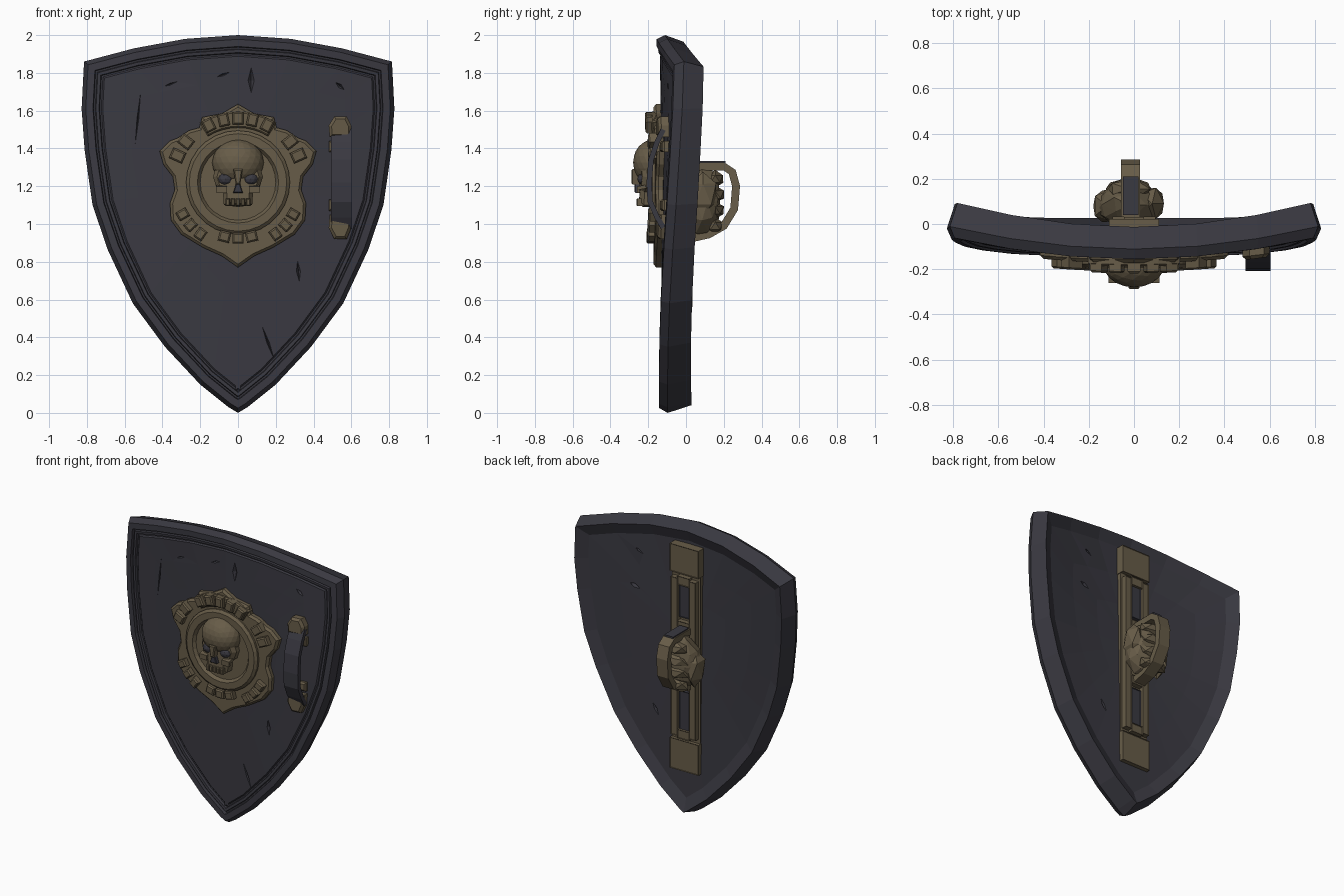
import bpy, bmesh, math, random
from mathutils import Vector, Matrix

if "Cube" in bpy.data.objects:
    bpy.data.objects.remove(bpy.data.objects["Cube"])

random.seed(4)


def material(name, rgb):
    m = bpy.data.materials.new(name)
    m.diffuse_color = (*rgb, 1)
    m.use_nodes = True
    m.node_tree.nodes["Principled BSDF"].inputs["Base Color"].default_value = m.diffuse_color
    return m


SLATE = material("dark slate metal", (0.042, 0.041, 0.053))
BRONZE = material("aged bronze", (0.137, 0.108, 0.065))


def finish(name, bm, mat):
    bmesh.ops.recalc_face_normals(bm, faces=bm.faces)
    me = bpy.data.meshes.new(name)
    bm.to_mesh(me)
    bm.free()
    me.materials.append(mat)
    ob = bpy.data.objects.new(name, me)
    bpy.context.collection.objects.link(ob)
    return ob


def loft(name, rings, mat):
    """Skin a list of equal-length point rings and cap both ends."""
    bm = bmesh.new()
    vs = [[bm.verts.new(p) for p in r] for r in rings]
    n = len(vs[0])
    for a, b in zip(vs, vs[1:]):
        for i in range(n):
            j = (i + 1) % n
            bm.faces.new((a[i], a[j], b[j], b[i]))
    bm.faces.new(vs[0])
    bm.faces.new(vs[-1])
    return finish(name, bm, mat)


def offset(pts, d):
    """Mitred inward offset of a closed 2D outline."""
    n = len(pts)
    area = sum(pts[i - 1][0] * pts[i][1] - pts[i][0] * pts[i - 1][1] for i in range(n))
    s = 1 if area > 0 else -1
    out = []
    for i in range(n):
        p = Vector(pts[i])
        e1 = (p - Vector(pts[i - 1])).normalized()
        e2 = (Vector(pts[(i + 1) % n]) - p).normalized()
        n1, n2 = Vector((-e1.y, e1.x)) * s, Vector((-e2.y, e2.x)) * s
        out.append(tuple(p + (n1 + n2) * d / (1 + n1.dot(n2))))
    return out


def prism(name, pts, y0, y1, mat, bevel=0.008, bend=0.11):
    """Outline in x,z extruded from y0 forward to y1, bevelled and bent to the shield."""
    ring = lambda q, y: [(x, y + bend * x * x, z) for x, z in q]
    return loft(name, [ring(pts, y0), ring(pts, y1 + bevel), ring(offset(pts, bevel), y1)], mat)


def strip(name, path, cx, hw, t, mat):
    """Flat band following a (y, z) path."""
    rings = []
    for i, p in enumerate(path):
        d = (Vector(path[min(i + 1, len(path) - 1)]) - Vector(path[max(i - 1, 0)])).normalized()
        nx, nz = -d.y * t / 2, d.x * t / 2
        rings.append([(cx - hw, p[0] + nx, p[1] + nz), (cx + hw, p[0] + nx, p[1] + nz),
                      (cx + hw, p[0] - nx, p[1] - nz), (cx - hw, p[0] - nx, p[1] - nz)])
    return loft(name, rings, mat)


def lump(name, c, r, mat, sub=2, jitter=0.0):
    bm = bmesh.new()
    bmesh.ops.create_icosphere(bm, subdivisions=sub, radius=1)
    for v in bm.verts:
        v.co *= 1 + random.uniform(-jitter, jitter)
        v.co = Vector([c[k] + v.co[k] * r[k] for k in range(3)])
    return finish(name, bm, mat)


def rect(x0, x1, z0, z1):
    return [(x0, z0), (x1, z0), (x1, z1), (x0, z1)]


def mirrored(half):
    """Half outline running from top centre to bottom centre, both on x = 0."""
    return half + [(-x, z) for x, z in half[-2:0:-1]]


# Shield body: curved slab with stepped border and dished back
outline = mirrored([(0, 2.0), (.28, 1.98), (.55, 1.93), (.815, 1.86), (.828, 1.61), (.812, 1.39),
                    (.77, 1.10), (.69, .865), (.557, .58), (.387, .35), (.20, .15), (.05, .03), (0, 0)])


def front(x, z):
    return -.142 - .007 * z + .10 * (x / .82) ** 2 * z / 1.86


def back(x, z):
    return .03 - .022 * z + .11 * (x / .8) ** 2 * z / 1.86


def ring(f, inset, dy, scale=1):
    q = [(x * scale, 1.2 + (z - 1.2) * scale) for x, z in offset(outline, inset)]
    return [(x, f(x, z) + dy, z) for x, z in q]


rings = [ring(back, .11, -.03, s) for s in (.12, .4, .7, 1)]
rings += [ring(back, .035, 0), ring(front, 0, .045), ring(front, .022, 0)]
rings += [ring(front, i, d) for i, d in ((.06, 0), (.064, .02), (.072, .02), (.076, .008),
                                         (.092, .010), (.096, .026), (.104, .026), (.112, .018))]
rings += [ring(front, .112, .018, s) for s in (.8, .55, .3, .1)]
shield = loft("shield_body", rings, SLATE)

# Battle scratches: x, z, length, tilt, width, on the front or back
bm = bmesh.new()
for x, z, ln, tilt, w, f in ((-.53, 1.56, .28, 6, .010, front), (.07, 1.76, .14, 0, .035, front),
                             (-.08, 1.79, .08, 70, .015, front), (.32, .75, .11, -5, .022, front),
                             (.16, .37, .19, -20, .014, front), (.54, 1.73, .07, -50, .022, front),
                             (-.36, 1.74, .08, 70, .012, front), (.37, 1.74, .08, 60, .02, back),
                             (.40, 1.49, .09, 70, .03, back), (.24, .68, .09, 30, .02, back)):
    y = f(x, z) + (.018 if f is front else -.03)
    m = (Matrix.Translation((x, y, z)) @ Matrix.Rotation(math.radians(tilt), 4, 'Y')
         @ Matrix.Diagonal((w / 2, .02, ln / 2, 1)))
    bmesh.ops.create_uvsphere(bm, u_segments=4, v_segments=2, radius=1, matrix=m)
cutter = finish("scratch_cutter", bm, SLATE)
cutter.hide_render = True
mod = shield.modifiers.new("scratches", 'BOOLEAN')
mod.operation, mod.object, mod.solver = 'DIFFERENCE', cutter, 'EXACT'
bpy.context.view_layer.update()
cut = bpy.data.meshes.new_from_object(shield.evaluated_get(bpy.context.evaluated_depsgraph_get()))
shield.modifiers.clear()
shield.data = cut
bpy.data.objects.remove(cutter)

# Emblem plate
crest = mirrored([(0, 1.635), (.085, 1.585), (.19, 1.565), (.205, 1.51), (.26, 1.495), (.32, 1.455),
                  (.36, 1.44), (.415, 1.385), (.395, 1.315), (.345, 1.25), (.335, 1.18), (.36, 1.11),
                  (.355, 1.02), (.30, .945), (.185, .875), (.085, .83), (0, .77)])
prism("emblem_plate", crest, -.10, -.172, BRONZE, .014)


# Emblem ring and dished centre
def circle(r, y, n=28):
    return [(r * math.sin(2 * math.pi * k / n), y, 1.22 + r * math.cos(2 * math.pi * k / n))
            for k in range(n)]


loft("emblem_ring", [circle(r, y) for r, y in ((.275, -.12), (.275, -.178), (.258, -.192),
                                               (.215, -.192), (.20, -.172), (.05, -.172))], BRONZE)

# Arched band and studs around the ring
arc = [math.radians(a) for a in range(-32, 33, 8)]
prism("emblem_top_band", [(.385 * math.sin(a), 1.21 + .385 * math.cos(a)) for a in arc]
      + [(.30 * math.sin(a), 1.21 + .30 * math.cos(a)) for a in reversed(arc)], -.12, -.187, BRONZE)


def stud(deg, r, w, h, y=-.21):
    a = math.radians(deg)
    s, c = math.sin(a), math.cos(a)
    pts = [(s * (r + v) + c * u, 1.22 + c * (r + v) - s * u)
           for u, v in ((-w, -h), (w, -h), (w, h), (-w, h))]
    prism("emblem_stud", pts, -.13, y, BRONZE)


for d in (0, 13, -13, 27, -27):
    stud(d, .34, .028, .034, -.218)
for sgn in (1, -1):
    for d in (52, 66):
        stud(sgn * d, .35, .03, .037)
    for d in (120, 132, 144):
        stud(sgn * d, .338, .025, .03)
for d in (180, 194, 166):
    stud(d, .295, .03, .028)

# Skull
lump("skull_cranium", (0, -.175, 1.325), (.137, .105, .122), BRONZE, 3)
face = mirrored([(0, 1.31), (.115, 1.31), (.132, 1.25), (.115, 1.195), (.08, 1.17), (.075, 1.10), (0, 1.09)])
prism("skull_face", face, -.16, -.25, BRONZE, .02, 1.5)
for s in (1, -1):
    lump("skull_eye_socket", (s * .065, -.225, 1.238), (.042, .033, .034), SLATE, 2)
    strip("skull_cheekbone", [(-.20, 1.20), (-.255, 1.19), (-.25, 1.165)], s * .085, .028, .02, BRONZE)
prism("skull_nose", [(-.026, 1.165), (.026, 1.165), (.008, 1.22), (-.008, 1.22)], -.24, -.272, SLATE, .004)
prism("skull_nose_bridge", [(-.013, 1.21), (.013, 1.21), (.024, 1.29), (-.024, 1.29)], -.23, -.288, BRONZE, .006)
for k in range(-2, 3):
    prism("skull_tooth", rect(k * .027 - .011, k * .027 + .011, 1.095, 1.135), -.22, -.262, BRONZE, .005)

# Front side strap with its brackets
strip("side_strap", [(-.12, 1.50), (-.155, 1.43), (-.185, 1.34), (-.195, 1.22), (-.19, 1.12),
                     (-.155, 1.04), (-.12, .98)], .548, .055, .028, SLATE)
for name, zc, sg, ln in (("upper_bracket", 1.46, 1, .11), ("lower_bracket", 1.05, -1, .13)):
    prism("side_strap_" + name, [(.485, zc), (.60, zc), (.60, zc + sg * ln * .55), (.575, zc + sg * ln),
                                 (.51, zc + sg * ln), (.48, zc + sg * ln * .55)], -.10, -.185, BRONZE, .015)
    prism("side_strap_foot", rect(.482, .602, zc - sg * .05 - .03, zc - sg * .05 + .03),
          -.10, -.165, BRONZE, .01)

# Back spine: long plate, end pads, raised frame and slate slots (extruded towards +y)
prism("back_spine", rect(-.105, .105, .33, 1.86), -.08, -.002, BRONZE, -.005, 0)
for z0, z1 in ((1.68, 1.87), (.32, .53)):
    prism("back_end_pad", rect(-.11, .11, z0, z1), -.08, .018, BRONZE, 0.004, 0)
for x in (-.07, .07):
    prism("back_spine_rail", rect(x - .025, x + .025, .56, 1.65), -.05, .03, BRONZE, .004, 0)
for z in (.575, .925, 1.325, 1.635):
    prism("back_spine_crossbar", rect(-.045, .045, z - .03, z + .03), -.05, .028, BRONZE, .004, 0)
for z0, z1 in ((1.38, 1.62), (.60, .87)):
    prism("back_slot_pad", rect(-.04, .04, z0, z1), -.05, .015, SLATE, .004, 0)

# Grip boss behind the shield: lumpy block, folds and guard loop
lump("grip_boss", (-.02, .085, 1.12), (.15, .10, .19), BRONZE, 2, .06)
lump("grip_side_lump", (-.12, .08, 1.09), (.07, .08, .13), BRONZE, 1, .06)
lump("grip_side_lump", (.08, .09, 1.16), (.06, .08, .12), BRONZE, 1, .06)
for k in range(4):
    lump("grip_fold", (-.02, .155, .99 + k * .083), (.11, .05, .045), BRONZE, 1, .08)
strip("grip_loop", [(.03, 1.305), (.20, 1.305), (.245, 1.275), (.265, 1.20), (.255, 1.08),
                    (.20, .99), (.12, .945), (.03, .925)], -.015, .042, .042, BRONZE)
strip("grip_top_strap", [(.04, 1.328), (.21, 1.328)], -.015, .034, .012, SLATE)
